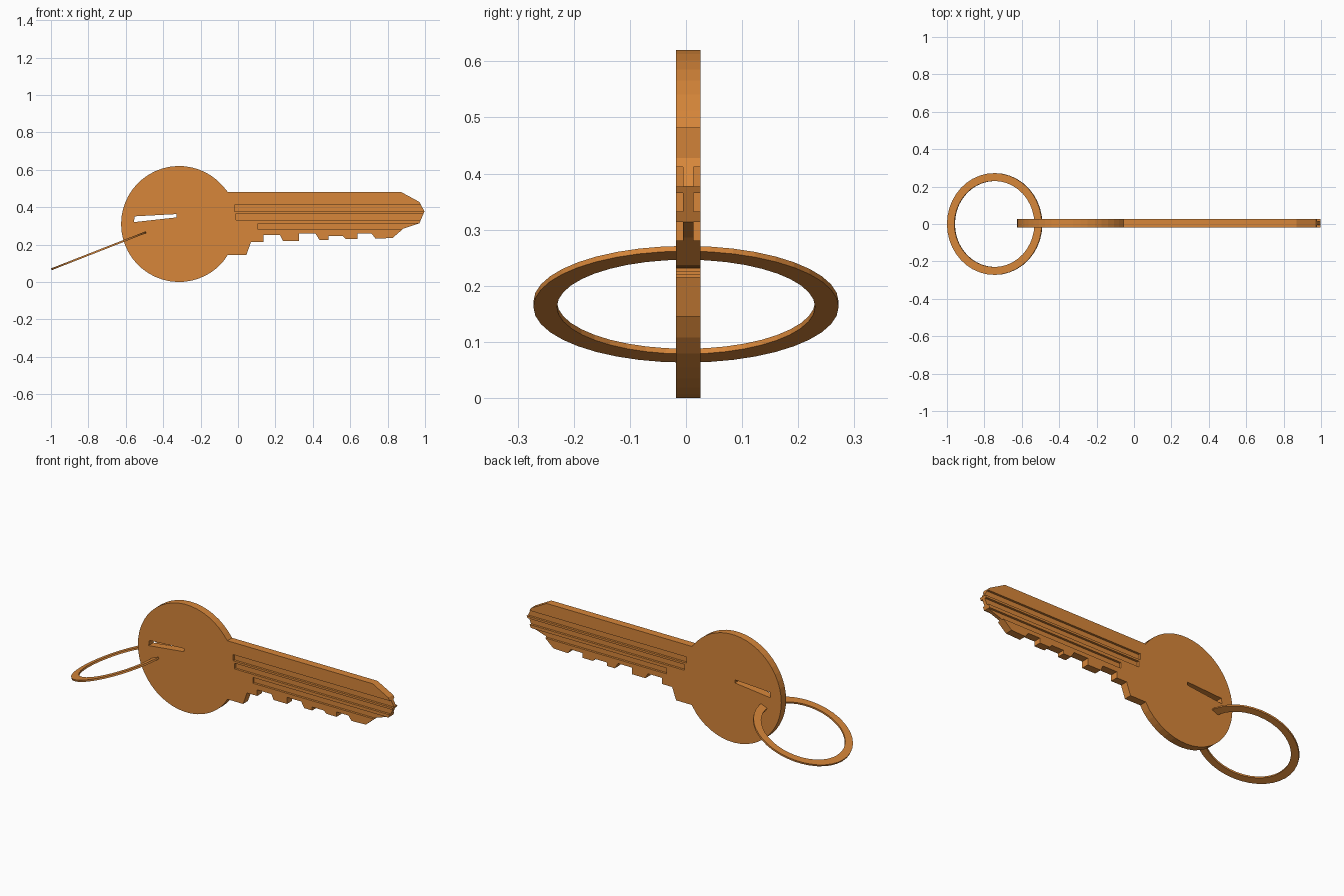
import bpy, bmesh, math
from mathutils import Matrix

old = bpy.data.objects.get("Cube")
if old:
    bpy.data.objects.remove(old, do_unlink=True)

FRONT, BACK, DEPTH = -0.018, 0.026, 0.0125

brass = bpy.data.materials.new("warm brass")
brass.use_nodes = True
colour = (0.68, 0.24, 0.042, 1)
brass.diffuse_color = colour
brass.node_tree.nodes["Principled BSDF"].inputs["Base Color"].default_value = colour


def prism(bm, outline, y0, y1):
    """Extrude an x-z outline from y0 to y1."""
    face = bm.faces.new([bm.verts.new((x, y0, z)) for x, z in outline])
    new = bmesh.ops.extrude_face_region(bm, geom=[face])["geom"]
    verts = [v for v in new if isinstance(v, bmesh.types.BMVert)]
    bmesh.ops.translate(bm, verts=verts, vec=(0, y1 - y0, 0))


def make_object(name, bm):
    bmesh.ops.recalc_face_normals(bm, faces=bm.faces)
    mesh = bpy.data.meshes.new(name)
    bm.to_mesh(mesh)
    bm.free()
    mesh.materials.append(brass)
    obj = bpy.data.objects.new(name, mesh)
    bpy.context.collection.objects.link(obj)
    return obj


# Key plate: blade outline with teeth, closed by the round head
blade = [
    (-0.055, 0.145), (0.045, 0.145), (0.07, 0.215), (0.135, 0.215),
    (0.135, 0.25), (0.225, 0.25), (0.24, 0.22), (0.325, 0.22),
    (0.325, 0.258), (0.415, 0.258), (0.435, 0.225), (0.485, 0.225),
    (0.485, 0.245), (0.56, 0.245), (0.575, 0.23), (0.64, 0.23),
    (0.64, 0.258), (0.715, 0.258), (0.735, 0.232), (0.826, 0.235),
    (0.885, 0.286), (0.97, 0.314), (0.997, 0.377), (0.97, 0.428),
    (0.87, 0.482), (-0.055, 0.482),
]
cx, cz, radius, steps = -0.315, 0.31, 0.31, 40
start = math.atan2(0.172, 0.26)
sweep = 2 * math.pi - 2 * start
head = [(cx + radius * math.cos(start + sweep * i / steps),
         cz + radius * math.sin(start + sweep * i / steps))
        for i in range(1, steps)]
bm = bmesh.new()
prism(bm, blade + head, FRONT, BACK)
key = make_object("key_plate", bm)

# Slot through the head and milled grooves on both sides of the blade
bm = bmesh.new()
prism(bm, [(-0.557, 0.32), (-0.33, 0.345), (-0.33, 0.363), (-0.552, 0.351)],
      -0.1, 0.1)
for x, low, high in [(-0.02, 0.377, 0.412), (-0.01, 0.332, 0.365),
                     (0.107, 0.281, 0.314)]:
    rect = [(x, low), (1.1, low), (1.1, high), (x, high)]
    prism(bm, rect, -0.1, FRONT + DEPTH)
    prism(bm, rect, BACK - DEPTH, 0.1)
cutter = make_object("groove_cutter", bm)
cutter.hide_render = True

mod = key.modifiers.new("cut", "BOOLEAN")
mod.operation = "DIFFERENCE"
mod.solver = "EXACT"
mod.object = cutter
bpy.context.view_layer.objects.active = key
bpy.ops.object.modifier_apply(modifier=mod.name)
bpy.data.objects.remove(cutter, do_unlink=True)

# Flat split-style ring, tilted where it threads the head
outer, inner, thick, sides = 0.272, 0.23, 0.01, 40
section = [(inner, -thick / 2), (outer, -thick / 2),
           (outer, thick / 2), (inner, thick / 2)]
bm = bmesh.new()
loops = []
for i in range(sides):
    a = 2 * math.pi * i / sides
    loops.append([bm.verts.new((r * math.cos(a), r * math.sin(a), z))
                  for r, z in section])
for i in range(sides):
    a, b = loops[i], loops[(i + 1) % sides]
    for j in range(4):
        k = (j + 1) % 4
        bm.faces.new((a[j], b[j], b[k], a[k]))
tilt = Matrix.Rotation(-math.atan2(0.2, 0.51), 4, "Y")
bm.transform(Matrix.Translation((-0.745, 0, 0.167)) @ tilt)
make_object("key_ring", bm)
